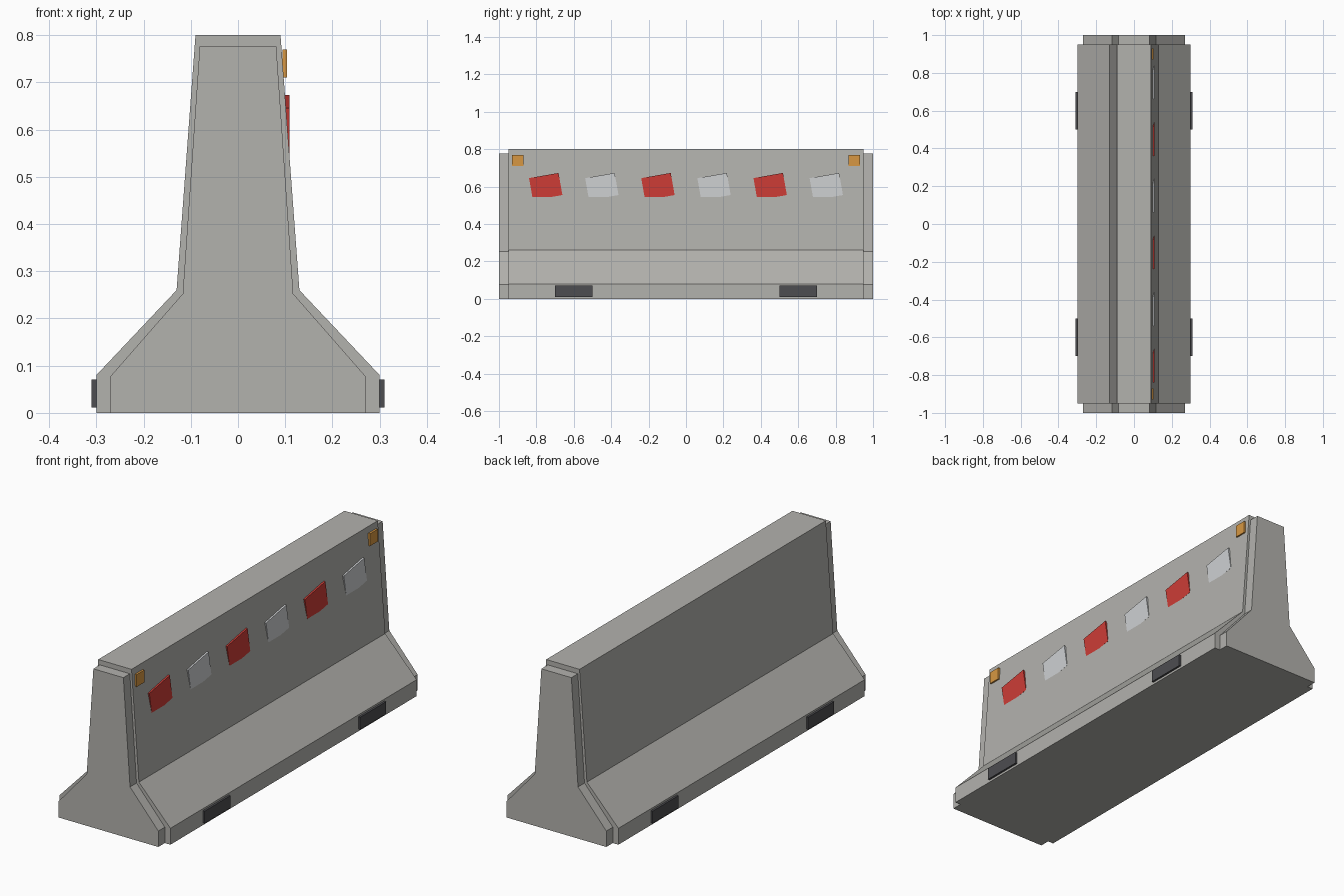
import bpy, bmesh, math
from mathutils import Matrix

cube = bpy.data.objects.get("Cube")
if cube:
    bpy.data.objects.remove(cube, do_unlink=True)


def material(name, r, g, b):
    m = bpy.data.materials.new(name)
    m.use_nodes = True
    m.diffuse_color = (r, g, b, 1)
    m.node_tree.nodes["Principled BSDF"].inputs["Base Color"].default_value = (r, g, b, 1)
    return m


concrete = material("concrete grey", 0.45, 0.445, 0.42)
red = material("reflector red", 0.61, 0.046, 0.037)
white = material("reflector white", 0.62, 0.635, 0.65)
amber = material("marker amber", 0.68, 0.31, 0.054)
rubber = material("rubber black", 0.075, 0.075, 0.082)


def finish(name, bm, mat):
    bmesh.ops.recalc_face_normals(bm, faces=bm.faces[:])
    mesh = bpy.data.meshes.new(name)
    bm.to_mesh(mesh)
    bm.free()
    mesh.materials.append(mat)
    obj = bpy.data.objects.new(name, mesh)
    bpy.context.collection.objects.link(obj)
    return obj


def box(name, centre, size, mat, tilt=0):
    bm = bmesh.new()
    place = (Matrix.Translation(centre) @ Matrix.Rotation(math.radians(tilt), 4, 'X')
             @ Matrix.Diagonal((*size, 1)))
    bmesh.ops.create_cube(bm, size=1, matrix=place)
    return finish(name, bm, mat)


# Half of the barrier cross-section: foot, slope, knee, crest
PROFILE = [(0.30, 0), (0.30, 0.08), (0.13, 0.26), (0.09, 0.80)]


def barrier(name, y0, y1, sx=1, sz=1):
    outline = PROFILE + [(-x, z) for x, z in reversed(PROFILE)]
    bm = bmesh.new()
    face = bm.faces.new([bm.verts.new((x * sx, y0, z * sz)) for x, z in outline])
    moved = bmesh.ops.extrude_face_region(bm, geom=[face])["geom"]
    verts = [v for v in moved if isinstance(v, bmesh.types.BMVert)]
    bmesh.ops.translate(bm, verts=verts, vec=(0, y1 - y0, 0))
    # the starting face stays as the cap of the closed solid
    return finish(name, bm, concrete)


# Concrete body and the slimmer joint at each end
barrier("barrier_body", -0.95, 0.95)
barrier("front_end_joint", -1.0, -0.95, 0.9, 0.97)
barrier("back_end_joint", 0.95, 1.0, 0.9, 0.97)

# Tilted reflector plates, alternating red and white, along the left face
for i in range(6):
    kind, mat = (("red", red), ("white", white))[i % 2]
    box(f"{kind}_reflector_{i // 2 + 1}", (0.1045, -0.75 + 0.3 * i, 0.6),
        (0.009, 0.16, 0.12), mat, tilt=10)

# Amber markers and rubber pads near both ends
for end, s in (("front", -1), ("back", 1)):
    box(f"{end}_amber_marker", (0.099, 0.9 * s, 0.74), (0.01, 0.06, 0.06), amber)
    for side, k in (("left", 1), ("right", -1)):
        box(f"{end}_{side}_rubber_pad", (0.3 * k, 0.6 * s, 0.041), (0.02, 0.2, 0.06), rubber)
